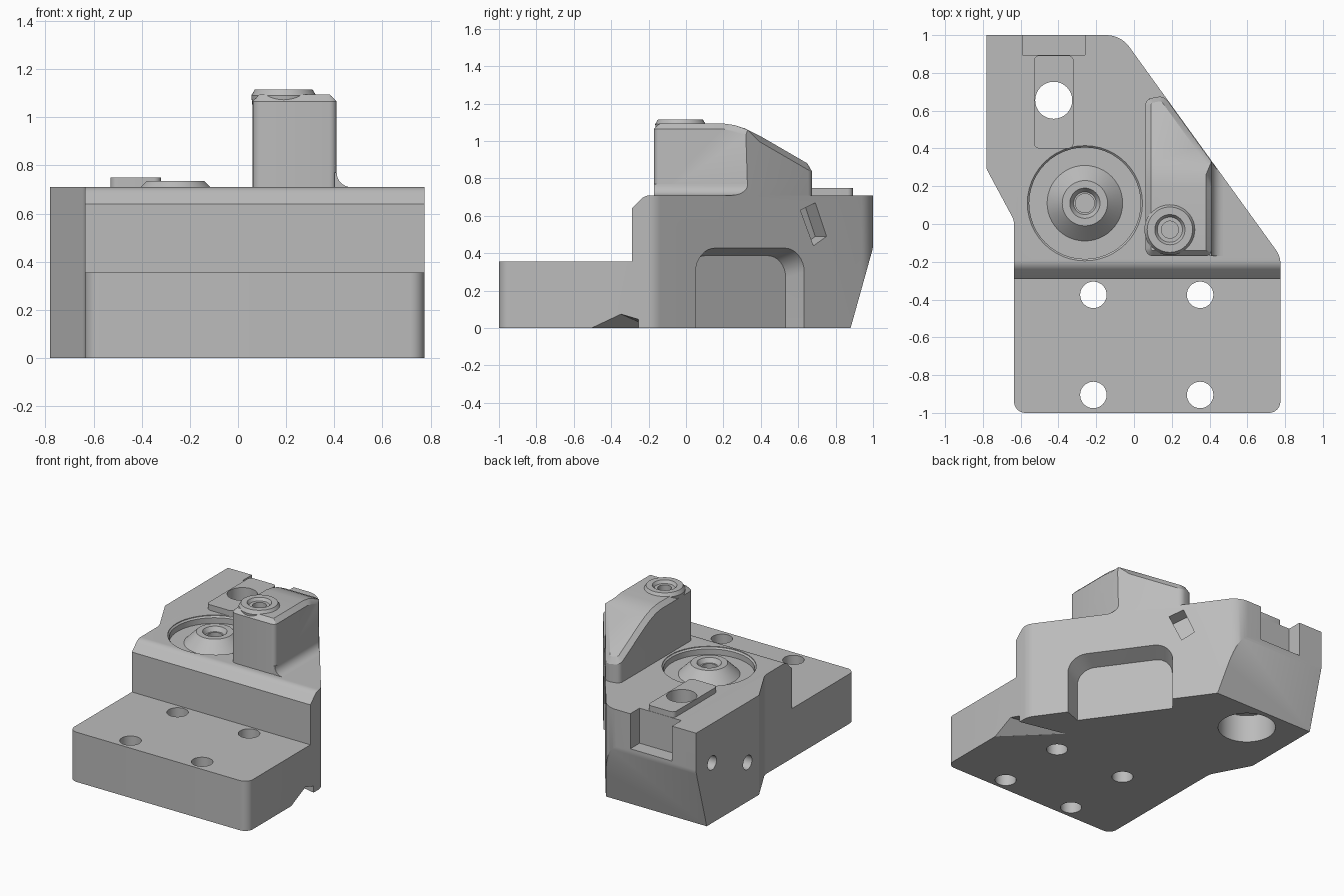
import bpy, bmesh, math
from mathutils import Matrix, Vector

if "Cube" in bpy.data.objects:
    bpy.data.objects.remove(bpy.data.objects["Cube"])

grey = bpy.data.materials.new("machined_grey")
grey.use_nodes = True
COLOUR = (0.5, 0.5, 0.5, 1)
grey.diffuse_color = COLOUR
grey.node_tree.nodes["Principled BSDF"].inputs["Base Color"].default_value = COLOUR


def frame(a, b, origin=(0, 0, 0)):
    """Matrix whose first two axes are a and b."""
    a, b = Vector(a).normalized(), Vector(b).normalized()
    m = Matrix((a, b, a.cross(b))).transposed().to_4x4()
    m.translation = origin
    return m


PLAN = Matrix.Identity(4)
SIDE = frame((0, 1, 0), (0, 0, 1))
FRONT = frame((1, 0, 0), (0, 0, 1))
SLANT = Vector((-0.585, 0.811, 0)).normalized()
NORMAL = Vector((SLANT.y, -SLANT.x, 0))
WALL_POINT = Vector((0.41, 0.33, 0))


def wall_frame(y, z=0):
    p = WALL_POINT + SLANT * ((y - WALL_POINT.y) / SLANT.y)
    return frame(SLANT, (0, 0, 1), (p.x, p.y, z))


def rounded(corners, steps=8):
    """Round each (x, y, radius) corner of a polygon."""
    out, n = [], len(corners)
    for i, (x, y, r) in enumerate(corners):
        p = Vector((x, y))
        if not r:
            out.append(p)
            continue
        u = (Vector(corners[i - 1][:2]) - p).normalized()
        v = (Vector(corners[(i + 1) % n][:2]) - p).normalized()
        half = u.angle(v) / 2
        centre = p + (u + v).normalized() * r / math.sin(half)
        s = p + u * r / math.tan(half) - centre
        e = p + v * r / math.tan(half) - centre
        turn = math.atan2(s.x * e.y - s.y * e.x, s.dot(e))
        for k in range(steps + 1):
            out.append(centre + Matrix.Rotation(turn * k / steps, 2) @ s)
    return out


def finish(bm, name):
    bmesh.ops.recalc_face_normals(bm, faces=bm.faces)
    mesh = bpy.data.meshes.new(name)
    bm.to_mesh(mesh)
    bm.free()
    mesh.materials.append(grey)
    obj = bpy.data.objects.new(name, mesh)
    bpy.context.collection.objects.link(obj)
    return obj


def prism_mesh(pts, h0, h1, matrix=PLAN, taper=1):
    bm = bmesh.new()
    low = [bm.verts.new((p[0] * taper, p[1] * taper, h0)) for p in pts]
    top = [bm.verts.new((p[0], p[1], h1)) for p in pts]
    bm.faces.new(low)
    bm.faces.new(top)
    for i in range(len(pts)):
        bm.faces.new((low[i - 1], low[i], top[i], top[i - 1]))
    bm.transform(matrix)
    bmesh.ops.recalc_face_normals(bm, faces=bm.faces)
    return bm


def prism(name, *args, **kw):
    return finish(prism_mesh(*args, **kw), name)


def box(name, x0, x1, y0, y1, z0, z1):
    return prism(name, [(x0, y0), (x1, y0), (x1, y1), (x0, y1)], z0, z1)


def revolve(name, profile, x, y):
    bm = bmesh.new()
    vs = [bm.verts.new((r, 0, z)) for r, z in profile]
    es = [bm.edges.new((vs[i - 1], vs[i])) for i in range(len(vs))]
    bmesh.ops.spin(bm, geom=vs + es, cent=(0, 0, 0), axis=(0, 0, 1),
                   angle=math.tau, steps=48)
    bmesh.ops.remove_doubles(bm, verts=bm.verts, dist=1e-5)
    bmesh.ops.translate(bm, verts=bm.verts, vec=(x, y, 0))
    return finish(bm, name)


def drill(x, y, r, z0, z1):
    return revolve("drill", [(0, z0), (r, z0), (r, z1), (0, z1)], x, y)


def boolean(obj, tool, operation="DIFFERENCE"):
    mod = obj.modifiers.new("cut", "BOOLEAN")
    mod.operation, mod.object, mod.solver = operation, tool, "EXACT"
    bpy.context.view_layer.objects.active = obj
    bpy.ops.object.modifier_apply(modifier=mod.name)
    bpy.data.objects.remove(tool)


# Body: plan outline crossed with the stepped side profile
body = prism("body", rounded([
    (-0.78, 1, 0), (-0.07, 1, 0.15), (0.775, -0.17, 0.12), (0.775, -1, 0.06),
    (-0.635, -1, 0.06), (-0.635, 0.02, 0.1), (-0.78, 0.29, 0.03)]), -0.1, 0.9)
boolean(body, prism("side_profile", rounded([
    (-1.1, 0, 0), (0.88, 0, 0), (1, 0.43, 0.12), (1, 0.71, 0), (-0.22, 0.71, 0.07),
    (-0.29, 0.64, 0), (-0.29, 0.355, 0), (-1.1, 0.355, 0)]), -1, 1, SIDE), "INTERSECT")

# Plate bolt holes
for x in (-0.215, 0.35):
    for y in (-0.905, -0.375):
        boolean(body, drill(x, y, 0.07, -0.1, 0.5))

# Round recess with a pilot hole, and the counterbored through hole
boolean(body, revolve("recess", [
    (0, 0.5), (0.05, 0.5), (0.05, 0.655), (0.295, 0.655), (0.295, 0.695),
    (0.305, 0.705), (0.305, 0.8), (0, 0.8)], -0.26, 0.11))
boolean(body, revolve("counterbore", [
    (0, -0.1), (0.19, -0.1), (0.19, 0.2), (0.098, 0.2), (0.098, 0.9), (0, 0.9)],
    -0.425, 0.655))

# Rear slot, side pocket, small tilted slot and lower edge notch
boolean(body, box("slot", -0.59, -0.26, 0.895, 1.1, 0.46, 0.9))
boolean(body, prism("pocket", rounded([
    (-0.36, -0.1, 0), (0.36, -0.1, 0), (0.36, 0.43, 0.13), (-0.36, 0.43, 0.13)]),
    -0.12, 0.01, wall_frame(0.34), taper=0.9))
boolean(body, prism("tilted_slot", [
    (-0.086, 0.075), (0.012, 0.115), (0.086, -0.065), (0, -0.115)],
    -0.1, 0.05, wall_frame(0.68, 0.555)))
bm = bmesh.new()
for co in [(0.8, -0.53, -0.02), (0.8, -0.26, -0.02), (0.44, -0.18, -0.02),
           (0.8, -0.53, 0), (0.8, -0.36, 0.08), (0.8, -0.26, 0.05), (0.44, -0.18, 0.001)]:
    bm.verts.new(co)
bmesh.ops.convex_hull(bm, input=bm.verts)
boolean(body, finish(bm, "notch"))

# Blind holes in the left-hand wall
for y, z in ((0.82, 0.43), (0.42, 0.28)):
    ring = [(y + 0.05 * math.cos(a * math.tau / 32), z + 0.05 * math.sin(a * math.tau / 32))
            for a in range(32)]
    boolean(body, prism("wall_hole", ring, -0.9, -0.66, SIDE))

# Raised pad around the through hole
pad = prism("pad", rounded([(-0.53, 0.4, 0.03), (-0.32, 0.4, 0.03),
                            (-0.32, 0.893, 0.03), (-0.53, 0.893, 0.03)]), 0.69, 0.75)
boolean(pad, drill(-0.425, 0.655, 0.098, 0.5, 1))

# Conical boss in the recess
cone_boss = revolve("cone_boss", [(0.05, 0.655), (0.2, 0.655), (0.12, 0.735),
                                  (0.08, 0.735), (0.06, 0.705), (0.05, 0.705)], -0.26, 0.11)

# Tower: plan outline trimmed by the falling top, with a chamfered rim
bm = prism_mesh(rounded([(0.06, -0.17, 0.04), (0.41, -0.17, 0.03), (0.41, 0.33, 0),
                         (0.158, 0.68, 0.05), (0.06, 0.66, 0.04)], 4), 0.71, 1.3)
top_line = [(-0.2, 1.095), (0.19, 1.095), (0.26, 1.085), (0.33, 1.06), (0.4, 1.025), (0.65, 0.88)]
for (y0, z0), (y1, z1) in zip(top_line, top_line[1:]):
    cut = bmesh.ops.bisect_plane(
        bm, geom=bm.verts[:] + bm.edges[:] + bm.faces[:], plane_co=(0, y0, z0),
        plane_no=(0, z0 - z1, y1 - y0), clear_outer=True)["geom_cut"]
    bmesh.ops.holes_fill(bm, edges=[e for e in cut if isinstance(e, bmesh.types.BMEdge)])
bmesh.ops.recalc_face_normals(bm, faces=bm.faces)
bm.normal_update()
rim = [e for e in bm.edges if len(e.link_faces) == 2
       and max(f.normal.z for f in e.link_faces) > 0.3
       and abs(min(f.normal.z for f in e.link_faces)) < 0.05]
bmesh.ops.bevel(bm, geom=rim, offset=0.035, segments=1, affect="EDGES", clamp_overlap=True)
tower = finish(bm, "tower")
boolean(tower, drill(0.19, -0.03, 0.045, 0.85, 1.3))

# Boss on the tower
tower_boss = revolve("tower_boss", [(0.045, 1), (0.125, 1), (0.135, 1.09), (0.12, 1.115),
                                    (0.08, 1.115), (0.06, 1.085), (0.045, 1.085)], 0.19, -0.03)

# Concave fillet at the foot of the tower
curve = [(0.47 - 0.06 * math.sin(a * math.pi / 16), 0.77 - 0.06 * math.cos(a * math.pi / 16))
         for a in range(9)]
bm = prism_mesh(curve + [(0.4, 0.77), (0.4, 0.705), (0.47, 0.705)], -0.4, 0.17, FRONT)
cut = bmesh.ops.bisect_plane(bm, geom=bm.verts[:] + bm.edges[:] + bm.faces[:],
                             plane_co=WALL_POINT, plane_no=NORMAL, clear_outer=True)["geom_cut"]
bmesh.ops.holes_fill(bm, edges=[e for e in cut if isinstance(e, bmesh.types.BMEdge)])
fillet = finish(bm, "tower_fillet")

# Smooth the curved walls, keeping machined edges sharp
bpy.ops.object.select_all(action="DESELECT")
for obj in (body, pad, cone_boss, tower, tower_boss, fillet):
    obj.select_set(True)
bpy.context.view_layer.objects.active = body
bpy.ops.object.shade_smooth_by_angle(angle=math.radians(28))
